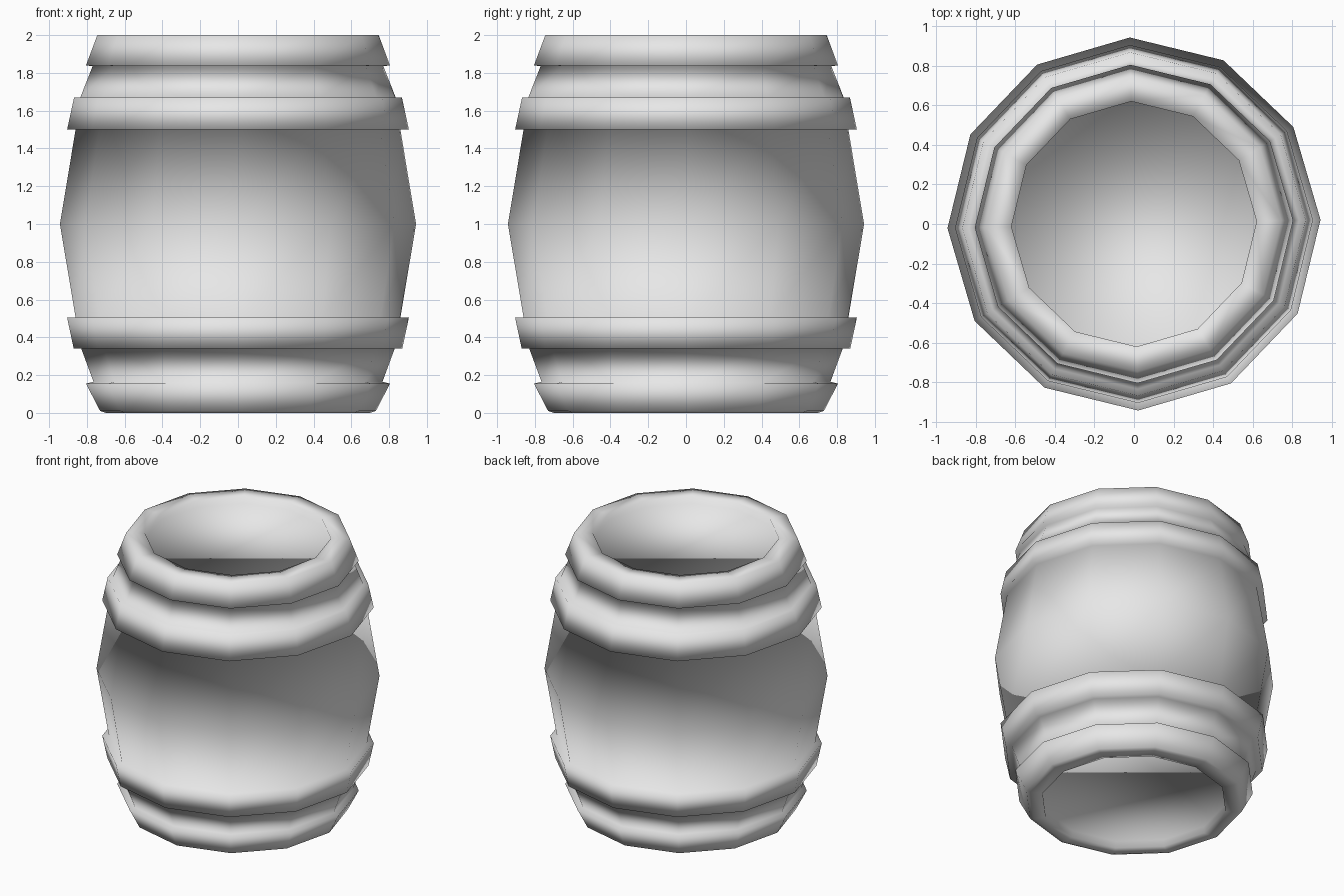
import bpy
import bmesh
import math
from mathutils import Matrix, Vector

SIDES = 12

cube = bpy.data.objects.get("Cube")
if cube:
    bpy.data.objects.remove(cube, do_unlink=True)

# Single plain grey finish
grey = bpy.data.materials.new("plain_grey")
grey.use_nodes = True
colour = (0.8, 0.8, 0.8, 1.0)
grey.diffuse_color = colour
grey.node_tree.nodes["Principled BSDF"].inputs["Base Color"].default_value = colour

# Outline as (radius, height), from the recessed base up to the recessed lid
outline = [
    (0.62, 0.05), (0.62, 0.0), (0.70, 0.0), (0.73, 0.01),   # base rim
    (0.805, 0.155), (0.765, 0.165),                         # bottom end band
    (0.83, 0.34), (0.87, 0.34), (0.905, 0.505), (0.86, 0.505),  # lower hoop
    (0.943, 1.0),                                           # belly
    (0.86, 1.5), (0.905, 1.5), (0.868, 1.67), (0.835, 1.67),    # upper hoop
    (0.77, 1.835), (0.805, 1.84), (0.745, 2.0),             # top end band
    (0.62, 2.0), (0.62, 1.95),                              # lid recess
]

bm = bmesh.new()
verts = [bm.verts.new((r, 0, z)) for r, z in outline]
edges = [bm.edges.new(pair) for pair in zip(verts, verts[1:])]

# Turn the outline into a twelve-sided barrel
bmesh.ops.spin(bm, geom=verts + edges, cent=(0, 0, 0), axis=(0, 0, 1),
               angle=math.tau, steps=SIDES, use_merge=False)
bmesh.ops.remove_doubles(bm, verts=bm.verts[:], dist=0.001)

# Close the recessed base and lid
bmesh.ops.holes_fill(bm, edges=[e for e in bm.edges if e.is_boundary], sides=0)
bmesh.ops.recalc_face_normals(bm, faces=bm.faces[:])
bmesh.ops.rotate(bm, verts=bm.verts[:], cent=Vector(),
                 matrix=Matrix.Rotation(math.radians(1.3), 3, "Z"))

# Soft shading runs across the whole barrel
for face in bm.faces:
    face.smooth = True

mesh = bpy.data.meshes.new("barrel")
bm.to_mesh(mesh)
bm.free()
mesh.materials.append(grey)
barrel = bpy.data.objects.new("barrel", mesh)
bpy.context.collection.objects.link(barrel)
